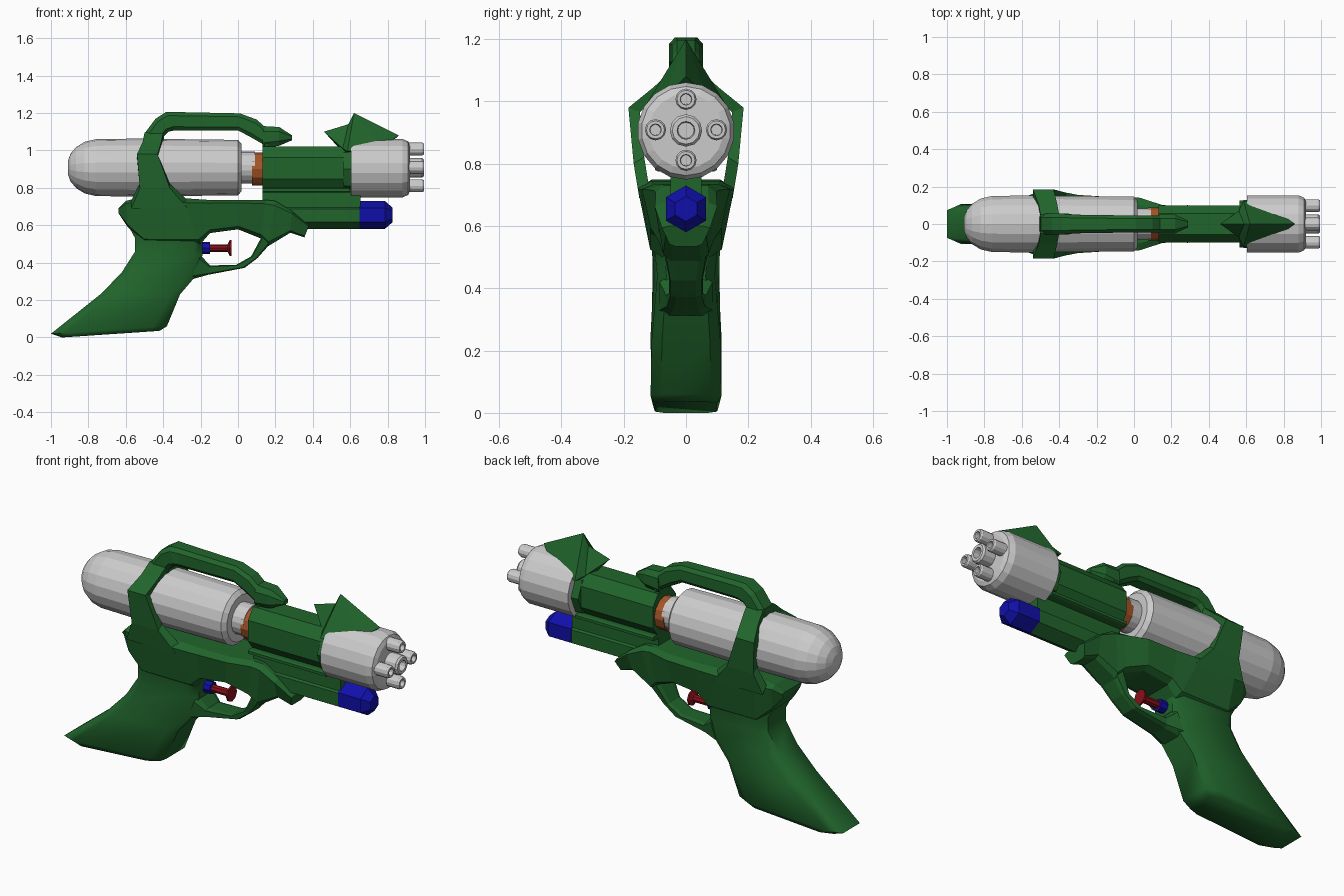
import bpy, bmesh, math


def material(name, rgb):
    m = bpy.data.materials.new(name)
    m.diffuse_color = (*rgb, 1)
    return m


GREEN = material("green", (0.015, 0.13, 0.025))
BLUE = material("blue", (0.005, 0.005, 0.40))
RED = material("red", (0.25, 0.005, 0.01))
ORANGE = material("orange", (0.38, 0.09, 0.02))


def make(name, verts, faces, mat=None):
    bm = bmesh.new()
    vs = [bm.verts.new(v) for v in verts]
    for f in faces:
        bm.faces.new([vs[i] for i in f])
    bmesh.ops.recalc_face_normals(bm, faces=bm.faces)
    me = bpy.data.meshes.new(name)
    bm.to_mesh(me)
    bm.free()
    ob = bpy.data.objects.new(name, me)
    bpy.context.collection.objects.link(ob)
    if mat:
        me.materials.append(mat)
    return ob


def skin(name, rings, mat=None):
    """Join equal-sized rings into a closed, capped surface."""
    n = len(rings[0])
    faces = [list(range(n)), [(len(rings) - 1) * n + i for i in range(n)]]
    for r in range(len(rings) - 1):
        for i in range(n):
            j = (i + 1) % n
            faces.append([r * n + i, r * n + j, r * n + n + j, r * n + n + i])
    return make(name, [p for ring in rings for p in ring], faces, mat)


def lathe(name, profile, n, z, y=0, mat=None):
    """Revolve (x, radius) pairs around an axis along x."""
    return skin(name, [[(x, y + r * math.sin(math.tau * i / n), z + r * math.cos(math.tau * i / n))
                        for i in range(n)] for x, r in profile], mat)


def loft(name, stations, mat=GREEN, c=0.15, k=0.35):
    """Stations (x0, z0, x1, z1, w0, w1): chamfered section between two side-view points."""
    sec = [(c, -1), (1 - c, -1), (1, k - 1), (1, 1 - k), (1 - c, 1), (c, 1), (0, 1 - k), (0, k - 1)]
    rings = []
    for x0, z0, x1, z1, w0, w1 in stations:
        rings.append([(x0 + (x1 - x0) * u, v * (w0 + (w1 - w0) * u), z0 + (z1 - z0) * u)
                      for u, v in sec])
    return skin(name, rings, mat)


# Water tank, neck and orange ring
lathe("tank", [(-0.91, 0.035), (-0.895, 0.075), (-0.865, 0.11), (-0.82, 0.138), (-0.76, 0.152),
               (-0.55, 0.155), (0.0, 0.148), (0.02, 0.125), (0.02, 0.085), (0.09, 0.085)], 18, 0.908)
lathe("tank_ring", [(0.075, 0.088), (0.14, 0.088)], 12, 0.90, mat=ORANGE)

# Pistol grip
grip = loft("grip", [(-0.94, 0.0, -0.42, 0.035, 0.10, 0.10), (-1.0, 0.02, -0.38, 0.06, 0.105, 0.115),
                     (-0.73, 0.235, -0.31, 0.23, 0.115, 0.11), (-0.62, 0.35, -0.22, 0.335, 0.11, 0.10),
                     (-0.55, 0.46, -0.19, 0.44, 0.11, 0.09), (-0.55, 0.53, -0.19, 0.52, 0.11, 0.10),
                     (-0.61, 0.64, -0.12, 0.60, 0.11, 0.12)], c=0.12, k=0.3)
bpy.context.view_layer.objects.active = grip
grip.select_set(True)
bpy.ops.object.shade_smooth_by_angle(angle=math.radians(50))

# Main body, running front to back
loft("body", [(-0.64, 0.665, -0.64, 0.69, 0.07, 0.09), (-0.59, 0.59, -0.60, 0.73, 0.10, 0.12),
              (-0.5, 0.50, -0.52, 0.75, 0.11, 0.155), (-0.2, 0.50, -0.3, 0.745, 0.11, 0.16),
              (-0.15, 0.558, -0.15, 0.735, 0.11, 0.15), (0.0, 0.578, 0.03, 0.735, 0.11, 0.145),
              (0.12, 0.53, 0.15, 0.735, 0.085, 0.105), (0.16, 0.487, 0.2, 0.73, 0.07, 0.10),
              (0.28, 0.56, 0.29, 0.675, 0.06, 0.105), (0.355, 0.535, 0.38, 0.60, 0.05, 0.08)], c=0.1, k=0.3)

# Trigger guard
loft("trigger_guard", [(-0.20, 0.44, -0.25, 0.31, 0.085, 0.085), (-0.15, 0.385, -0.16, 0.335, 0.065, 0.06),
                       (-0.01, 0.388, 0.035, 0.372, 0.055, 0.05), (0.07, 0.433, 0.105, 0.425, 0.055, 0.05),
                       (0.122, 0.53, 0.16, 0.487, 0.075, 0.06), (0.12, 0.58, 0.24, 0.56, 0.08, 0.07)])

# Trigger
lathe("trigger_base", [(-0.21, 0.033), (-0.15, 0.033)], 8, 0.478, mat=BLUE)
lathe("trigger", [(-0.16, 0.02), (-0.055, 0.02), (-0.045, 0.042), (-0.035, 0.042)], 8, 0.478, mat=RED)

# Cradle strap arching over the tank: (y, z, rear x, front x)
half = [(0.15, 0.69, -0.57, -0.27), (0.168, 0.80, -0.525, -0.365), (0.185, 0.98, -0.54, -0.43),
        (0.105, 1.045, -0.51, -0.41), (0.05, 1.095, -0.50, -0.40)]
arch = half + [(-y, z, a, b) for y, z, a, b in reversed(half)]
T = 0.80
skin("cradle_strap", [[(a, y, z), (b, y, z), (b, y * T, 0.91 + (z - 0.91) * T),
                       (a, y * T, 0.91 + (z - 0.91) * T)] for y, z, a, b in arch], GREEN)

# Carry handle, with its front knob and foot
loft("carry_handle", [(-0.51, 1.03, -0.40, 1.04, 0.06, 0.06), (-0.50, 1.09, -0.395, 1.075, 0.055, 0.055),
                      (-0.44, 1.17, -0.37, 1.10, 0.055, 0.055), (-0.385, 1.205, -0.34, 1.107, 0.055, 0.055),
                      (-0.33, 1.205, -0.32, 1.107, 0.05, 0.05), (0.01, 1.198, 0.0, 1.107, 0.045, 0.045),
                      (0.10, 1.165, 0.06, 1.075, 0.045, 0.045), (0.15, 1.12, 0.13, 1.035, 0.045, 0.045),
                      (0.20, 1.08, 0.14, 1.0, 0.045, 0.045)], c=0.2)
loft("handle_knob", [(0.13, 1.01, 0.135, 1.13, 0.05, 0.05), (0.22, 1.025, 0.22, 1.125, 0.05, 0.05),
                     (0.29, 1.055, 0.29, 1.08, 0.018, 0.018)], c=0.25, k=0.4)

# Upper barrel, lower rail and collar
loft("upper_barrel", [(x, 0.79, x, 1.02, 0.10, 0.10) for x in (0.13, 0.61)], c=0.25, k=0.45)
loft("barrel_rail", [(x, 0.775, x, 0.80, 0.10, 0.10) for x in (0.13, 0.60)], c=0.2, k=0.1)
loft("barrel_web", [(x, 0.66, x, 0.80, 0.05, 0.05) for x in (0.13, 0.655)])
lathe("collar", [(0.565, 0.125), (0.615, 0.13)], 8, 0.90, mat=GREEN)

# Lower barrel and blue tip
lathe("lower_barrel", [(0.05, 0.072), (0.655, 0.072)], 6, 0.652, mat=GREEN)
lathe("lower_tip", [(0.65, 0.075), (0.785, 0.075), (0.825, 0.04)], 6, 0.655, mat=BLUE)

# Front nozzle drum with five hollow jets
lathe("nozzle_drum", [(0.605, 0.156), (0.88, 0.156), (0.91, 0.143), (0.92, 0.12)], 18, 0.905)


def jet(name, y, z, r):
    lathe(name, [(0.9, r), (0.985, r), (0.995, r * 0.85), (0.995, r * 0.55), (0.95, r * 0.5)], 12, z, y)


jet("jet_centre", 0, 0.907, 0.052)
for i in range(4):
    a = i * math.pi / 2
    jet(f"jet_{i + 1}", 0.098 * math.sin(a), 0.909 + 0.098 * math.cos(a), 0.034)

# Sight fin draped over the drum
fin = [(0.46, 0, 1.10), (0.59, 0, 1.14), (0.62, 0, 1.20), (0.86, 0, 1.08), (0.77, 0, 1.0), (0.57, 0, 0.98)]
for s in (1, -1):
    fin += [(0.56, s * 0.07, 1.01), (0.585, s * 0.125, 0.995), (0.77, s * 0.065, 1.02)]
faces = []
for k in (6, 9):
    faces += [(0, 1, k), (1, 2, k), (2, k + 1, k), (2, k + 2, k + 1), (2, 3, k + 2),
              (3, 4, k + 2), (4, 5, k + 1, k + 2), (5, k, k + 1), (5, 0, k)]
make("sight_fin", fin, faces, GREEN)
